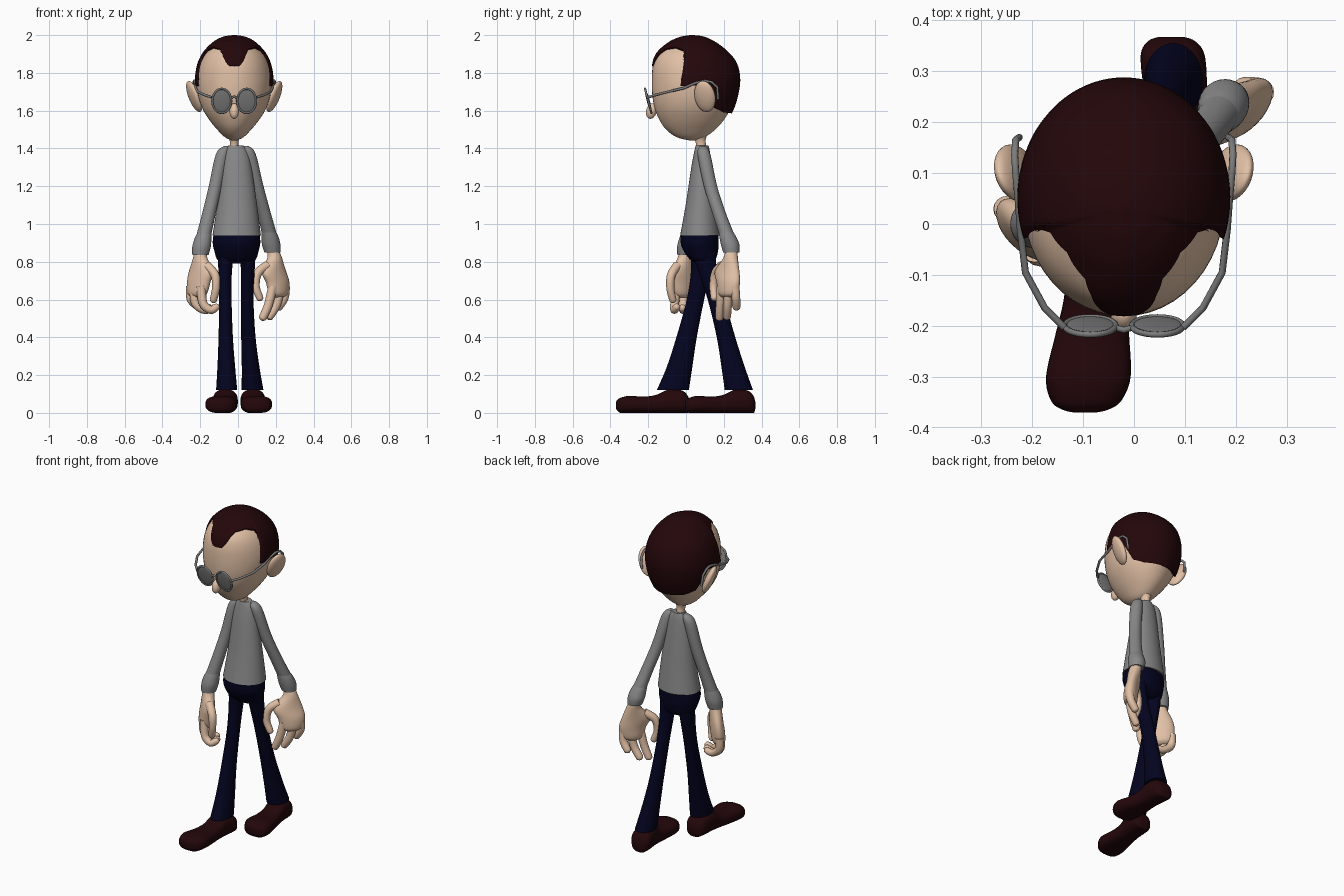
import bpy, bmesh, math
from mathutils import Vector as V

if "Cube" in bpy.data.objects:
    bpy.data.objects.remove(bpy.data.objects["Cube"])


def material(name, rgb):
    m = bpy.data.materials.new(name)
    m.diffuse_color = (*rgb, 1)
    m.use_nodes = True
    m.node_tree.nodes["Principled BSDF"].inputs["Base Color"].default_value = m.diffuse_color
    return m


SKIN = material("skin", (0.76, 0.53, 0.38))
HAIR = material("dark brown", (0.017, 0.002, 0.003))
SHIRT = material("grey cloth", (0.25, 0.25, 0.25))
PANTS = material("navy cloth", (0.001, 0.001, 0.014))
METAL = material("grey metal", (0.2, 0.2, 0.2))
X, Y, Z = V((1, 0, 0)), V((0, 1, 0)), V((0, 0, 1))


def add_mesh(name, verts, faces, mat):
    bm = bmesh.new()
    vs = [bm.verts.new(v) for v in verts]
    for f in faces:
        bm.faces.new([vs[i] for i in f])
    bmesh.ops.recalc_face_normals(bm, faces=bm.faces)
    me = bpy.data.meshes.new(name)
    bm.to_mesh(me)
    bm.free()
    me.materials.append(mat)
    ob = bpy.data.objects.new(name, me)
    bpy.context.collection.objects.link(ob)
    return ob


def resample(rings, k=5):
    """Catmull-Rom interpolation of (x, y, z, a, b) rings."""
    out = []
    for i in range(len(rings) - 1):
        p0, p1, p2, p3 = (rings[max(0, min(len(rings) - 1, j))] for j in range(i - 1, i + 3))
        for s in range(k):
            t = s / k
            out.append([0.5 * (2 * b + (c - a) * t + (2 * a - 5 * b + 4 * c - d) * t * t
                               + (3 * b - a - 3 * c + d) * t ** 3)
                        for a, b, c, d in zip(p0, p1, p2, p3)])
    return out + [list(rings[-1])]


def sweep(name, rings, mat, frame=(X, Y), n=28, e=1.0):
    """Loft of (super)ellipses; frame=None keeps rings square to the path."""
    R = resample(rings)
    verts, faces = [], []
    for i, (x, y, z, a, b) in enumerate(R):
        if frame:
            u, v = frame
        else:
            t = (V(R[min(i + 1, len(R) - 1)][:3]) - V(R[max(i - 1, 0)][:3])).normalized()
            v = (Y - t * Y.dot(t)).normalized()
            u = v.cross(t)
        for j in range(n):
            c, s = math.cos(2 * math.pi * j / n), math.sin(2 * math.pi * j / n)
            c, s = (math.copysign(abs(q) ** e, q) for q in (c, s))
            verts.append(V((x, y, z)) + u * (a * c) + v * (b * s))
    for i in range(len(R) - 1):
        for j in range(n):
            k = (j + 1) % n
            faces.append((i * n + j, i * n + k, (i + 1) * n + k, (i + 1) * n + j))
    faces += [tuple(range(n)), tuple(range(len(verts) - n, len(verts)))]
    return add_mesh(name, verts, faces, mat)


def ball(name, loc, size, mat, rot=(0, 0, 0)):
    bpy.ops.mesh.primitive_uv_sphere_add(segments=28, ring_count=16, location=loc,
                                         rotation=[math.radians(r) for r in rot])
    ob = bpy.context.object
    ob.name, ob.scale = name, size
    ob.data.materials.append(mat)
    return ob


def wire(name, pts, r, cyclic=False):
    cu = bpy.data.curves.new(name, 'CURVE')
    cu.dimensions, cu.bevel_depth, cu.bevel_resolution = '3D', r, 2
    sp = cu.splines.new('POLY')
    sp.points.add(len(pts) - 1)
    for p, q in zip(sp.points, pts):
        p.co = (*q, 1)
    sp.use_cyclic_u = cyclic
    cu.materials.append(METAL)
    ob = bpy.data.objects.new(name, cu)
    bpy.context.collection.objects.link(ob)


# Head: z, front y, back y, half width
CX = -0.02
profile = [(1.442, .02, .05, .012), (1.46, -.05, .10, .05), (1.50, -.105, .155, .09),
           (1.55, -.14, .20, .131), (1.61, -.165, .235, .168), (1.68, -.178, .258, .191),
           (1.76, -.181, .27, .198), (1.84, -.175, .255, .185), (1.90, -.15, .21, .155),
           (1.95, -.09, .145, .105), (1.975, -.03, .09, .055), (1.982, .02, .04, .01)]
head = [(CX, (f + b) / 2, z, w, (b - f) / 2) for z, f, b, w in profile]
sweep("head", head, SKIN, n=48)

# Hair: shell from a hairline (angle from front, height) up to the crown
hairline = [(0, 1.835), (9, 1.838), (15, 1.86), (24, 1.9), (33, 1.922), (57, 1.93), (75, 1.915),
            (78, 1.895), (81, 1.73), (105, 1.735), (114, 1.68), (123, 1.62), (141, 1.60), (180, 1.595)]
dense = resample(head, 8)


def line_height(a):
    for (a0, z0), (a1, z1) in zip(hairline, hairline[1:]):
        if a <= a1:
            return z0 + (z1 - z0) * (a - a0) / (a1 - a0)


def head_ring(z):
    for p, q in zip(dense, dense[1:]):
        if z <= q[2]:
            t = (z - p[2]) / (q[2] - p[2])
            return [a + (b - a) * t for a, b in zip(p, q)]
    return dense[-1]


ROWS, COLS = 26, 120
centre = V((CX, .055, 1.72))
verts, faces = [], []
for j in range(COLS):
    ang = (360 * j / COLS + 180) % 360 - 180
    z0 = line_height(abs(ang))
    for i in range(-1, ROWS):
        t = max(i, 0) / (ROWS - 1)
        z = z0 + (1.982 - z0) * (1 - (1 - t) ** 2)
        # sideburns lean forward below the temples
        lean = 9 * max(0, 1 - abs(abs(ang) - 81) / 27) * min(1, max(0, (1.9 - z) / .17))
        phi = math.radians(math.copysign(abs(ang) - lean, ang))
        x, y, _, a, b = head_ring(z)
        p = V((x + a * math.sin(phi), y - b * math.cos(phi), z))
        grow = 1.053 - .033 * math.cos(phi)
        grow += (1.068 - grow) * t
        verts.append(centre + (p - centre) * (0.97 if i < 0 else grow))
H = ROWS + 1
for j in range(COLS):
    k = (j + 1) % COLS
    faces += [(j * H + i, k * H + i, k * H + i + 1, j * H + i + 1) for i in range(H - 1)]
faces.append([j * H + H - 1 for j in range(COLS)])
add_mesh("hair", verts, faces, HAIR)

# Nose, ears, neck
ball("nose", (CX, -.183, 1.598), (.025, .028, .042), SKIN, (-15, 0, 0))
for s, side in ((-1, "left"), (1, "right")):
    ball(side + "_ear", (CX + s * .212, .1, 1.675), (.025, .058, .088), SKIN,
         (0, s * 22, -s * 20))
sweep("neck", [(CX, .08, 1.36, .03, .03), (CX, .08, 1.41, .023, .026),
               (CX, .075, 1.45, .026, .03), (CX, .07, 1.49, .05, .05)], SKIN)

# Glasses
for s, side in ((-1, "left"), (1, "right")):
    lx = CX + s * .066
    ball(side + "_lens", (lx, -.2, 1.652), (.05, .008, .066), METAL, (15, 0, 0))
    ring = [2 * math.pi * i / 32 for i in range(32)]
    wire(side + "_rim", [(lx + .05 * math.cos(a), -.2 - .017 * math.sin(a),
                          1.652 + .064 * math.sin(a)) for a in ring], .006, True)
    arm = [(.117, -.203, 1.67), (.155, -.165, 1.682), (.193, -.095, 1.7), (.203, -.01, 1.72),
           (.207, .045, 1.745), (.212, .1, 1.758), (.214, .135, 1.752), (.212, .165, 1.725),
           (.205, .17, 1.66)]
    wire(side + "_temple_arm", [(CX + s * x, y, z) for x, y, z in arm], .007)
wire("bridge", [(CX - .018, -.203, 1.665), (CX, -.208, 1.675), (CX + .018, -.203, 1.665)], .006)

# Shirt body and trouser seat
sweep("shirt_body", [(-.012, .085, 1.415, .04, .034), (-.01, .085, 1.38, .064, .042),
                     (-.008, .083, 1.30, .08, .055), (-.005, .08, 1.1, .106, .082),
                     (-.007, .075, .94, .128, .106)], SHIRT, n=40)
sweep("trouser_seat", [(-.007, .072, .95, .122, .1), (-.008, .072, .9, .126, .1),
                       (-.008, .078, .86, .118, .092), (-.008, .088, .815, .104, .07),
                       (-.008, .092, .79, .075, .04)], PANTS, n=40)

# Sleeves and cuffs
sleeves = {
    "left": [(-.06, .09, 1.412), (-.083, .085, 1.37), (-.12, .065, 1.2), (-.155, .035, 1.05),
             (-.186, .008, .92), (-.193, .002, .88), (-.199, -.003, .835)],
    "right": [(.042, .09, 1.412), (.06, .095, 1.37), (.1, .13, 1.2), (.14, .178, 1.05),
              (.17, .222, .93), (.176, .234, .89), (.183, .24, .85)]}
for side, p in sleeves.items():
    sweep(side + "_sleeve", [(*q, r, r) for q, r in zip(p, (.016, .034, .035, .036, .04))], SHIRT)
    up = [a + (b - a) * .25 for a, b in zip(p[4], p[3])]
    cuff = [(*up, .038, .038), (*p[4], .045, .045), (*p[5], .049, .049), (*p[6], .043, .043)]
    sweep(side + "_cuff", cuff, SHIRT)

# Hands: diagonal palm, three fingers and a thumb
palms = {
    "left": [(-.199, -.005, .86, .03, .03), (-.2, -.006, .82, .042, .034),
             (-.197, -.015, .75, .08, .038), (-.208, -.012, .69, .078, .04),
             (-.215, -.012, .63, .062, .036), (-.212, -.012, .61, .03, .015)],
    "right": [(.185, .24, .86, .031, .031), (.194, .236, .82, .042, .036),
              (.19, .218, .75, .083, .038), (.21, .224, .69, .078, .04),
              (.213, .223, .63, .062, .036), (.208, .22, .61, .03, .015)]}
digits = {
    "left": [[(-.25, .03, .67), (-.248, .028, .6), (-.2, .022, .56), (-.155, .012, .558)],
             [(-.232, -.01, .66), (-.225, -.015, .58), (-.178, -.015, .545), (-.13, -.02, .555)],
             [(-.195, -.05, .67), (-.185, -.06, .58), (-.145, -.062, .545), (-.115, -.05, .56)],
             [(-.165, -.045, .78), (-.122, -.078, .73), (-.117, -.083, .66), (-.13, -.07, .6)]],
    "right": [[(.25, .258, .67), (.245, .264, .61), (.215, .267, .56)],
              [(.225, .226, .66), (.203, .22, .57), (.167, .217, .51)],
              [(.185, .188, .67), (.16, .181, .57), (.132, .177, .505)],
              [(.155, .19, .78), (.105, .156, .74), (.094, .146, .67), (.115, .15, .61)]]}
for side, s in (("left", -1), ("right", 1)):
    wide, thick = V((.7071, s * .7071, 0)), V((-s * .7071, .7071, 0))
    sweep(side + "_palm", palms[side], SKIN, (wide, thick))
    for i, pts in enumerate(digits[side]):
        d = (V(pts[-1]) - V(pts[-2])).normalized()
        rings = [(*p, .025 - .002 * k, .025 - .002 * k) for k, p in enumerate(pts)]
        rings += [(*(V(pts[-1]) + d * .013), .013, .013), (*(V(pts[-1]) + d * .018), .004, .004)]
        sweep(side + ("_thumb" if i == 3 else "_finger_%d" % (i + 1)), rings, SKIN, None, 16)

# Trouser legs in mid stride, flared at the hem
legs = {
    "left": [(-.062, .085, .86, .045, .062), (-.068, .078, .75, .036, .052),
             (-.067, .05, .6, .033, .046), (-.065, .003, .4, .038, .054),
             (-.062, -.035, .24, .047, .068), (-.06, -.07, .12, .056, .085)],
    "right": [(.05, .095, .86, .045, .062), (.052, .115, .75, .036, .05),
              (.049, .16, .6, .033, .045), (.055, .212, .4, .038, .049),
              (.067, .25, .24, .047, .062), (.077, .28, .12, .058, .075)]}
for side, rings in legs.items():
    sweep(side + "_trouser_leg", rings, PANTS)

# Shoes: (position heel to toe, half width, height)
shoe = [(0, .025, .04), (.02, .045, .085), (.07, .06, .11), (.15, .064, .122), (.3, .062, .122),
        (.45, .063, .096), (.62, .073, .086), (.82, .083, .09), (.94, .069, .08),
        (.985, .045, .06), (1, .02, .04)]
for side, heel, toe in (("left", (-.06, .02), (-.096, -.37)), ("right", (.073, .367), (.103, -.005))):
    sweep(side + "_shoe", [(heel[0] + (toe[0] - heel[0]) * t, heel[1] + (toe[1] - heel[1]) * t,
                            h / 2 if 0.01 < t < 0.98 else .04, w, h / 2 if 0.01 < t < 0.98 else h / 2.2)
                           for t, w, h in shoe], HAIR, (X, Z), 32, .75)

# Turn wires into meshes and smooth everything
bpy.ops.object.select_all(action='SELECT')
bpy.context.view_layer.objects.active = bpy.data.objects["bridge"]
bpy.ops.object.convert(target='MESH')
bpy.ops.object.select_all(action='SELECT')
bpy.ops.object.shade_smooth_by_angle(angle=math.radians(50))
